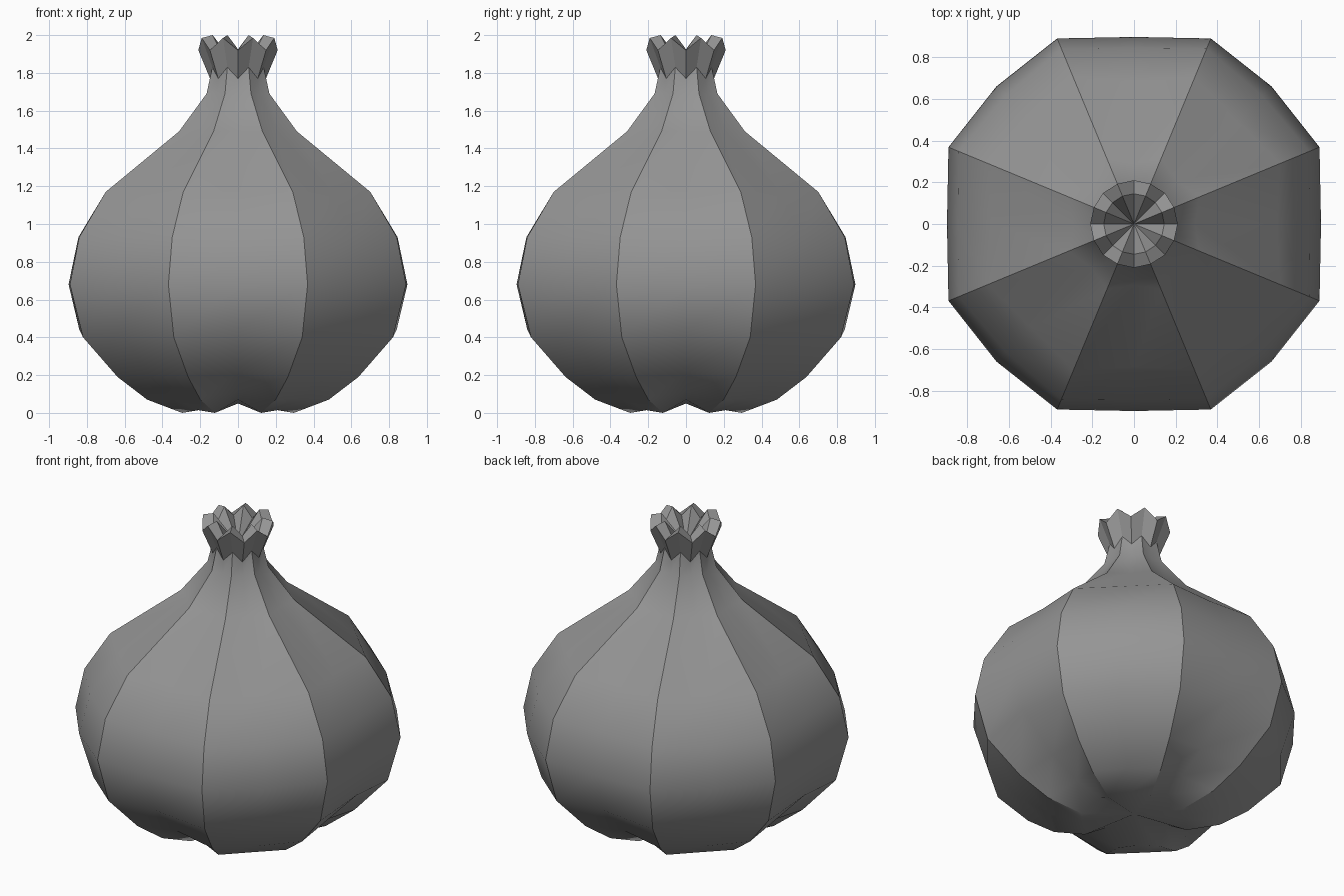
import bpy, bmesh, math

if "Cube" in bpy.data.objects:
    bpy.data.objects.remove(bpy.data.objects["Cube"])

N = 16  # odd columns are clove ridges, even columns are clove middles

skin = bpy.data.materials.new("dark_grey")
skin.diffuse_color = (0.3, 0.3, 0.3, 1)
skin.use_nodes = True
skin.node_tree.nodes["Principled BSDF"].inputs["Base Color"].default_value = skin.diffuse_color


def make_ring(bm, row):
    """row holds (r, z) for a ridge, a straight clove and a diagonal clove."""
    ridge, straight, diagonal = row
    ring = []
    for i in range(N):
        r, z = ridge if i % 2 else (diagonal if i % 4 == 2 else straight)
        a = i * 2 * math.pi / N
        ring.append(bm.verts.new((r * math.cos(a), r * math.sin(a), z)))
    return ring


def bridge(bm, low, high, smooth):
    for i in range(N):
        j = (i + 1) % N
        f = bm.faces.new((low[i], low[j], high[j], high[i]))
        f.smooth = smooth


def fan(bm, ring, z, up, smooth):
    c = bm.verts.new((0, 0, z))
    for i in range(N):
        a, b = ring[i], ring[(i + 1) % N]
        f = bm.faces.new((a, b, c) if up else (b, a, c))
        f.smooth = smooth


def finish(bm, name):
    me = bpy.data.meshes.new(name)
    bm.to_mesh(me)
    bm.free()
    me.materials.append(skin)
    ob = bpy.data.objects.new(name, me)
    bpy.context.collection.objects.link(ob)


# Bulb: straight cloves are pinched underneath, diagonal ones stay full
bulb_rows = [
    ((0.32, 0.00), (0.25, 0.07), (0.30, 0.015)),
    ((0.52, 0.07), (0.43, 0.115), (0.49, 0.075)),
    ((0.69, 0.19), (0.615, 0.22), (0.655, 0.19)),
    ((0.888, 0.40), (0.84, 0.44), (0.85, 0.40)),
    ((0.963, 0.68), (0.897, 0.68), (0.933, 0.68)),
    ((0.91, 0.93), (0.845, 0.93), (0.87, 0.93)),
    ((0.758, 1.17), (0.685, 1.17), (0.70, 1.17)),
    ((0.338, 1.49), (0.293, 1.49), (0.293, 1.49)),
    ((0.18, 1.69), (0.156, 1.69), (0.156, 1.69)),
    ((0.147, 1.83), (0.148, 1.77), (0.148, 1.77)),
]
bm = bmesh.new()
rings = [make_ring(bm, row) for row in bulb_rows]
for k, (low, high) in enumerate(zip(rings, rings[1:])):
    bridge(bm, low, high, True)
    for i in range(1, N, 2):  # sharp clove ridges
        bm.edges.get((low[i], high[i])).smooth = False
fan(bm, rings[0], 0.05, False, True)
finish(bm, "garlic_bulb")

# Cut stem: flared zigzag collar with a funnel inside
stem_rows = [
    ((0.147, 1.83), (0.148, 1.77), (0.148, 1.77)),
    ((0.208, 1.985), (0.21, 1.92), (0.21, 1.92)),
    ((0.145, 2.00), (0.145, 1.925), (0.145, 1.935)),
]
bm = bmesh.new()
rings = [make_ring(bm, row) for row in stem_rows]
for low, high in zip(rings, rings[1:]):
    bridge(bm, low, high, False)
fan(bm, rings[-1], 1.82, True, False)
finish(bm, "cut_stem")
